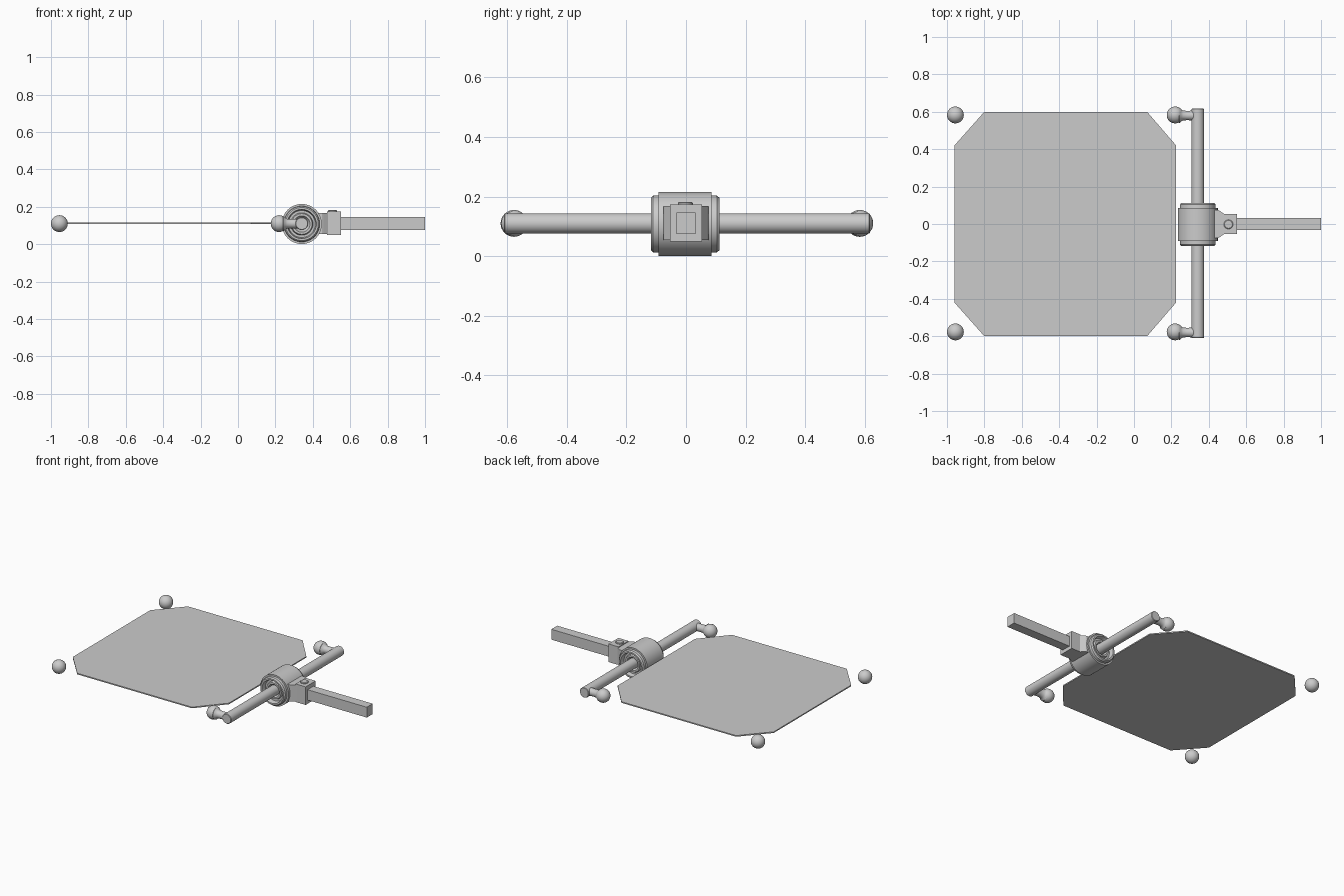
import bpy, bmesh, math
from mathutils import Matrix, Vector

if "Cube" in bpy.data.objects:
    bpy.data.objects.remove(bpy.data.objects["Cube"])

CZ = 0.108      # height of the centre plane
AX = 0.341      # x of the cross bar axis


def finish(name, bm, smooth=False):
    bmesh.ops.recalc_face_normals(bm, faces=bm.faces[:])
    me = bpy.data.meshes.new(name)
    bm.to_mesh(me)
    bm.free()
    ob = bpy.data.objects.new(name, me)
    bpy.context.collection.objects.link(ob)
    if smooth:
        bpy.context.view_layer.objects.active = ob
        ob.select_set(True)
        bpy.ops.object.shade_smooth_by_angle(angle=math.radians(35))
        ob.select_set(False)
    return ob


def lathe(name, profile, origin, axis, n=48):
    """Revolve (distance, radius) pairs about an axis."""
    bm = bmesh.new()
    rot = Vector((0, 0, 1)).rotation_difference(Vector(axis)).to_matrix()
    rings = [[bm.verts.new(rot @ Vector((r * math.cos(2 * math.pi * i / n),
                                         r * math.sin(2 * math.pi * i / n), d)) + Vector(origin))
              for i in range(n)] for d, r in profile]
    for a, b in zip(rings, rings[1:]):
        for i in range(n):
            j = (i + 1) % n
            bm.faces.new((a[i], a[j], b[j], b[i]))
    bm.faces.new(rings[0])
    bm.faces.new(rings[-1])
    return finish(name, bm, True)


def prism(name, half, z0, z1):
    """Extrude an outline mirrored across y = 0."""
    pts = half + [(x, -y) for x, y in reversed(half)]
    bm = bmesh.new()
    face = bm.faces.new([bm.verts.new((x, y, z0)) for x, y in pts])
    ext = bmesh.ops.extrude_face_region(bm, geom=[face])
    verts = [v for v in ext["geom"] if isinstance(v, bmesh.types.BMVert)]
    bmesh.ops.translate(bm, verts=verts, vec=(0, 0, z1 - z0))
    return finish(name, bm)


# thin eight-sided sheet
prism("sheet", [(-0.96, 0.42), (-0.80, 0.60), (0.07, 0.60), (0.225, 0.42)],
      CZ - 0.001, CZ + 0.007)

# corner balls
for x, px in ((-0.955, "far"), (0.22, "near")):
    for s, py in ((1, "back"), (-1, "front")):
        bm = bmesh.new()
        bmesh.ops.create_uvsphere(bm, u_segments=32, v_segments=16, radius=0.045,
                                  matrix=Matrix.Translation((x, s * 0.58 + 0.003, CZ + 0.002)))
        finish(f"{px}_{py}_ball", bm, True)

# cross bar
lathe("cross_bar", [(-0.61, 0.031), (-0.607, 0.034), (0.614, 0.034), (0.617, 0.031)],
      (AX, 0, CZ + 0.002), (0, 1, 0))

# lugs with flared cups holding the near balls
for s, py in ((1, "back"), (-1, "front")):
    lathe(f"{py}_ball_cup", [(0, 0.027), (0.055, 0.025), (0.078, 0.026), (0.088, 0.032),
                             (0.097, 0.040), (0.101, 0.038), (0.101, 0.02)],
          (AX, s * 0.58, CZ + 0.002), (-1, 0, 0), 32)

# hub with stepped rims and recessed ends
side = [(0.075, 0.03), (0.098, 0.044), (0.098, 0.055), (0.085, 0.060), (0.085, 0.072),
        (0.115, 0.078), (0.115, 0.088), (0.107, 0.095), (0.089, 0.096), (0.089, 0.107)]
lathe("hub", [(-d, r) for d, r in side] + side[::-1], (AX, -0.003, CZ), (0, 1, 0), 64)

# flared clamp bracket, socket block, bolt and handle
prism("bracket", [(0.40, 0.075), (0.45, 0.075), (0.457, 0.071), (0.485, 0.052), (0.50, 0.052)],
      0.054, 0.168)
prism("socket_block", [(0.475, 0.054), (0.551, 0.054)], 0.05, 0.174)
lathe("bolt_head", [(0, 0.025), (0.009, 0.025), (0.012, 0.021)], (0.505, -0.002, 0.17), (0, 0, 1), 24)
prism("handle", [(0.50, 0.032), (1.0, 0.032)], 0.075, 0.146)
